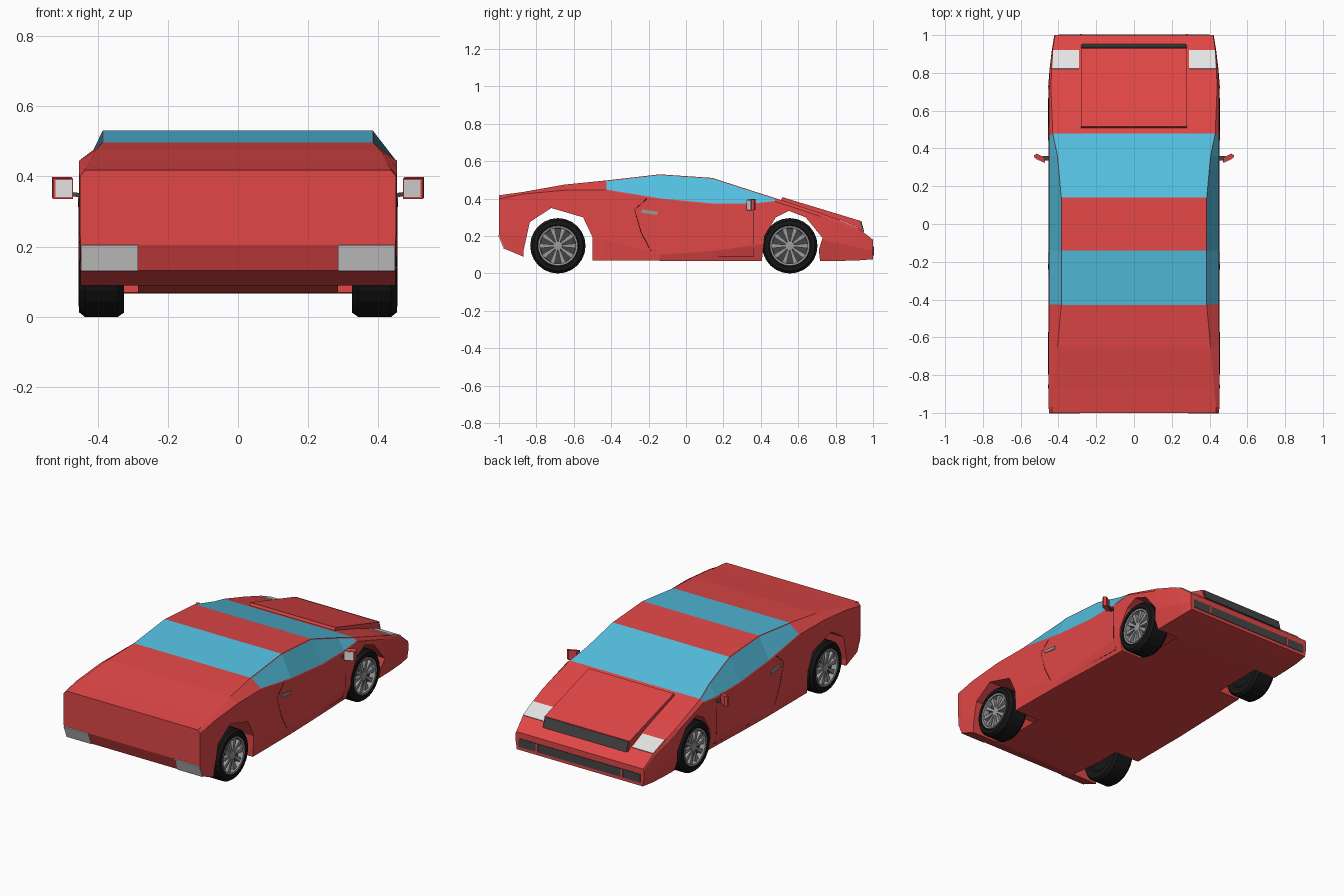
import bpy, bmesh, math
from mathutils import Vector

if "Cube" in bpy.data.objects:
    bpy.data.objects.remove(bpy.data.objects["Cube"])


def material(name, r, g, b):
    m = bpy.data.materials.new(name)
    m.diffuse_color = (r, g, b, 1)
    m.use_nodes = True
    m.node_tree.nodes["Principled BSDF"].inputs["Base Color"].default_value = m.diffuse_color
    return m


RED = material("red paint", 0.75, 0.062, 0.062)
GLASS = material("blue glass", 0.088, 0.52, 0.74)
WHITE = material("light lens", 0.78, 0.78, 0.78)
GREY = material("rim grey", 0.33, 0.33, 0.33)
DARK = material("dark grille", 0.06, 0.06, 0.06)
BLACK = material("black rubber", 0.008, 0.008, 0.008)


def finish(bm, name, *mats):
    bmesh.ops.recalc_face_normals(bm, faces=bm.faces[:])
    me = bpy.data.meshes.new(name)
    bm.to_mesh(me)
    bm.free()
    for m in mats:
        me.materials.append(m)
    ob = bpy.data.objects.new(name, me)
    bpy.context.collection.objects.link(ob)
    return ob


def prism(name, pts, vec, mat):
    """Polygon extruded along a vector."""
    bm = bmesh.new()
    f = bm.faces.new([bm.verts.new(p) for p in pts])
    ext = bmesh.ops.extrude_face_region(bm, geom=[f], use_keep_orig=True)
    bmesh.ops.translate(bm, vec=vec, verts=[v for v in ext["geom"] if isinstance(v, bmesh.types.BMVert)])
    return finish(bm, name, mat)


def lathe(name, profile, side, y, z, mat, n=24):
    """Profile of (radius, x) turned round the axle."""
    bm = bmesh.new()
    vs = [bm.verts.new((side * x, y + r, z)) for r, x in profile]
    es = [bm.edges.new(p) for p in zip(vs, vs[1:])]
    bmesh.ops.spin(bm, geom=vs + es, cent=(0, y, z), axis=(1, 0, 0), angle=2 * math.pi, steps=n)
    bmesh.ops.remove_doubles(bm, verts=bm.verts[:], dist=0.0005)
    return finish(bm, name, mat)


# body sections: y, then (x, z) of sill, flank, belt line and roof edge
SECTIONS = [
    (-1.00, .448, .205, .450, .25, .450, .400, .435, .418),
    (-0.97, .448, .132, .452, .22, .452, .405, .435, .422),
    (-0.87, .448, .090, .454, .20, .453, .425, .425, .436),
    (-0.65, .448, .070, .454, .20, .452, .445, .405, .475),
    (-0.43, .448, .070, .453, .18, .450, .445, .385, .497),
    (-0.14, .446, .068, .453, .10, .450, .397, .385, .530),
    (0.14, .436, .066, .453, .12, .450, .370, .385, .511),
    (0.36, .428, .066, .453, .15, .450, .370, .405, .440),
    (0.48, .426, .066, .454, .17, .450, .384, .430, .402),
    (0.72, .426, .066, .455, .18, .450, .305, .440, .323),
    (0.82, .425, .067, .447, .16, .446, .270, .436, .286),
    (0.92, .422, .070, .435, .14, .434, .230, .430, .243),
    (1.00, .415, .076, .422, .12, .422, .172, .418, .180),
]
bm = bmesh.new()
rings = []
for y, *c in SECTIONS:
    half = list(zip(c[::2], c[1::2]))
    ring = half + [(-x, z) for x, z in reversed(half)]
    rings.append([bm.verts.new((x, y, z)) for x, z in ring])
windows = {2: [], 4: []}
for i, (a, b) in enumerate(zip(rings, rings[1:])):
    for k in range(8):
        f = bm.faces.new((a[k], a[(k + 1) % 8], b[(k + 1) % 8], b[k]))
        if k in windows and 4 <= i <= 7:
            windows[k].append(f)
        if k == 3 and i in (4, 6, 7):      # rear window and windscreen
            f.material_index = 1
bm.faces.new(rings[0])
bm.faces.new(rings[-1])
bmesh.ops.recalc_face_normals(bm, faces=bm.faces[:])
for faces in windows.values():             # side windows inside a thin frame
    bmesh.ops.inset_region(bm, faces=faces, thickness=0.005, use_even_offset=True)
    for f in faces:
        f.material_index = 1
body = finish(bm, "body", RED, GLASS)

# wheel arches
ARCHES = [
    [(-.865, -.05), (-.868, .125), (-.835, .275), (-.72, .35), (-.55, .30), (-.5, .195), (-.5, -.05)],
    [(.393, -.05), (.42, .20), (.48, .30), (.55, .335), (.64, .30), (.73, .19), (.71, .125), (.73, -.05)],
]
bpy.context.view_layer.objects.active = body
for arch in ARCHES:
    for s in (1, -1):
        cutter = prism("arch_cutter", [(s * .285, y, z) for y, z in arch], (s * .3, 0, 0), RED)
        cutter.hide_render = True
        mod = body.modifiers.new("arch", 'BOOLEAN')
        mod.operation = 'DIFFERENCE'
        mod.solver = 'EXACT'
        mod.object = cutter
        bpy.ops.object.modifier_apply(modifier=mod.name)
        bpy.data.objects.remove(cutter)
# arches are open towards the middle
bm = bmesh.new()
bm.from_mesh(body.data)
caps = [f for f in bm.faces if all(abs(abs(v.co.x) - .285) < .001 for v in f.verts) and abs(f.normal.x) > .9]
bmesh.ops.delete(bm, geom=caps, context='FACES')
bm.to_mesh(body.data)
bm.free()

# raised bonnet panel with a dark intake in front
prism("bonnet_panel", [(-.28, y, z) for y, z in
      [(.498, .37), (.515, .408), (.93, .282), (.948, .21)]], (.56, 0, 0), RED)
prism("bonnet_intake", [(-.275, .931, .279), (.275, .931, .279), (.275, .947, .222), (-.275, .947, .222)],
      (0, .006, .002), DARK)

# nose grille with dividers
prism("nose_grille", [(-.40, .998, .095), (.40, .998, .095), (.40, .998, .145), (-.40, .998, .145)],
      (0, .005, 0), DARK)
for x in (-.28, .28):
    prism("grille_divider", [(x - .006, 1, .095), (x + .006, 1, .095), (x + .006, 1, .145), (x - .006, 1, .145)],
          (0, .006, 0), RED)

TYRE = [(.104, .44), (.112, .454), (.135, .452), (.148, .436), (.148, .342), (.136, .325), (.10, .325), (.09, .335), (0, .335)]
for s in (1, -1):
    # lamps
    prism("tail_lamp", [(s * .285, -1, .205), (s * .447, -1, .205), (s * .447, -.97, .133), (s * .285, -.97, .133)],
          (0, -.004, -.002), WHITE)
    prism("head_lamp", [(s * .29, .82, .285), (s * .434, .82, .285), (s * .429, .92, .242), (s * .29, .92, .242)],
          (0, .002, .005), WHITE)

    # door mirror: arm, housing and glass
    prism("mirror_arm", [(s * .43, .335, .338), (s * .43, .36, .338), (s * .485, .36, .345), (s * .485, .335, .345)],
          (0, 0, .012), DARK)
    prism("mirror_housing", [(s * .470, .325, .336), (s * .526, .350, .336), (s * .530, .364, .340), (s * .515, .372, .340),
                             (s * .475, .352, .340)], (0, 0, .058), RED)
    prism("mirror_glass", [(s * .473, .326, .341), (s * .520, .347, .341), (s * .520, .347, .390), (s * .473, .326, .390)],
          (0, -.003, 0), WHITE)

    # door handle and shut lines
    prism("door_handle", [(s * .448, -.24, .325), (s * .448, -.155, .313), (s * .448, -.15, .330), (s * .448, -.235, .342)],
          (s * .008, 0, 0), GREY)
    for line in ([(.451, .362, .36), (.4525, .362, .155), (.435, .362, .09)],
                 [(.450, -.21, .40), (.4505, -.275, .34), (.452, -.24, .22), (.4525, -.19, .125), (.445, .05, .09), (.435, .36, .09)]):
        cu = bpy.data.curves.new("door_line", 'CURVE')
        cu.dimensions = '3D'
        cu.bevel_depth = 0.0015
        cu.bevel_resolution = 0
        sp = cu.splines.new('POLY')
        sp.points.add(len(line) - 1)
        for p, (x, y, z) in zip(sp.points, line):
            p.co = (s * x, y, z, 1)
        cu.materials.append(BLACK)
        bpy.context.collection.objects.link(bpy.data.objects.new("door_line", cu))

    # wheels
    for y in (.555, -.685):
        lathe("tyre", TYRE, s, y, .148, BLACK)
        lathe("rim_back", [(.106, .44), (.096, .415), (0, .415)], s, y, .148, DARK)
        lathe("rim_ring", [(.108, .446), (.106, .453), (.096, .451), (.094, .42)], s, y, .148, GREY)
        lathe("hub", [(.026, .415), (.024, .443), (0, .445)], s, y, .148, GREY, 12)
        for i in range(10):
            a = 2 * math.pi * i / 10
            d, w = Vector((0, math.cos(a), math.sin(a))), Vector((0, -math.sin(a), math.cos(a)))
            o = Vector((s * .42, y, .148))
            prism("spoke", [o + d * .018 + w * .005, o + d * .1 + w * .013, o + d * .1 - w * .013, o + d * .018 - w * .005],
                  (s * .022, 0, 0), GREY)
